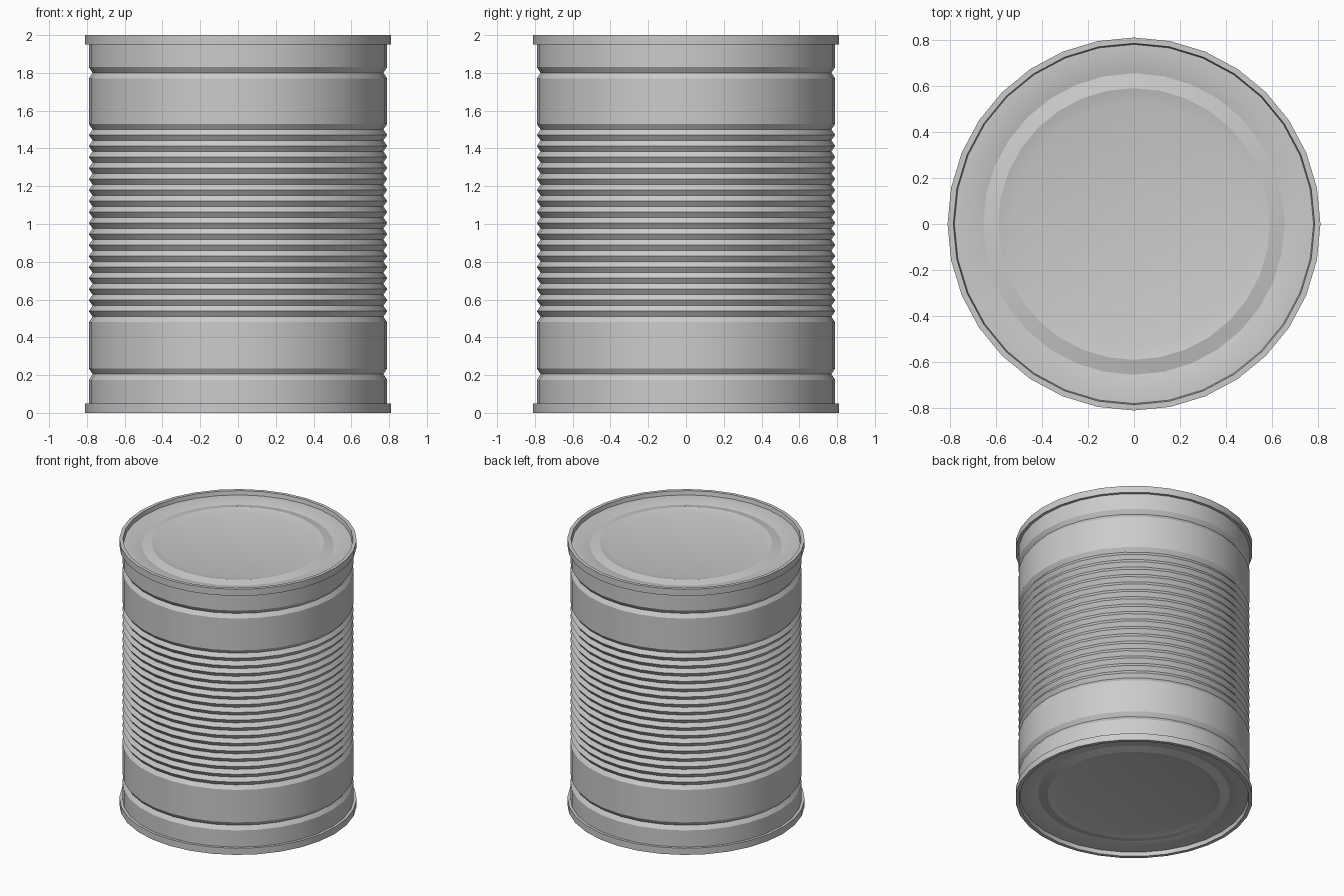
import bpy, bmesh, math

if "Cube" in bpy.data.objects:
    bpy.data.objects.remove(bpy.data.objects["Cube"])

SIDES = 32


def lathe(name, profile):
    """Revolve an (r, z) profile about z; radius 0 ends become filled caps."""
    bm = bmesh.new()
    rings = []
    for r, z in profile:
        rings.append([bm.verts.new((r * math.cos(2 * math.pi * i / SIDES),
                                    r * math.sin(2 * math.pi * i / SIDES), z))
                      for i in range(SIDES)])
    for a, b in zip(rings, rings[1:]):
        for i in range(SIDES):
            j = (i + 1) % SIDES
            bm.faces.new((a[i], a[j], b[j], b[i]))
    return bm, rings


def finish(name, bm):
    bmesh.ops.recalc_face_normals(bm, faces=bm.faces)
    me = bpy.data.meshes.new(name)
    bm.to_mesh(me)
    bm.free()
    ob = bpy.data.objects.new(name, me)
    bpy.context.collection.objects.link(ob)
    bpy.ops.object.select_all(action='DESELECT')
    ob.select_set(True)
    bpy.context.view_layer.objects.active = ob
    bpy.ops.object.shade_smooth_by_angle(angle=math.radians(25))
    return ob


BODY, VALLEY = 0.79, 0.77

# Lid half-profile, from the centre panel out to the seam: (radius, depth below the end)
end = [(0.525, 0.045), (0.59, 0.03), (0.655, 0.045), (0.72, 0.03),
       (0.78, 0.03), (0.785, 0.0), (0.81, 0.0), (0.81, 0.05), (BODY, 0.05)]


def groove(z):
    return [(BODY, z - 0.03), (VALLEY, z), (BODY, z + 0.03)]


# Wall: single bead, ribbed middle, single bead
profile = list(end) + groove(0.205)
pitch = 1.05 / 18
for k in range(18):
    z = 0.48 + k * pitch
    profile += [(BODY, z), (VALLEY, z + pitch / 2)]
profile += [(BODY, 1.53)] + groove(1.8)
profile += [(r, 2 - d) for r, d in reversed(end)]

# Whole can as one closed revolved shell with flat centre panels
bm, rings = lathe("tin_can", profile)
bm.faces.new(rings[0])
bm.faces.new(rings[-1])
finish("tin_can", bm)
